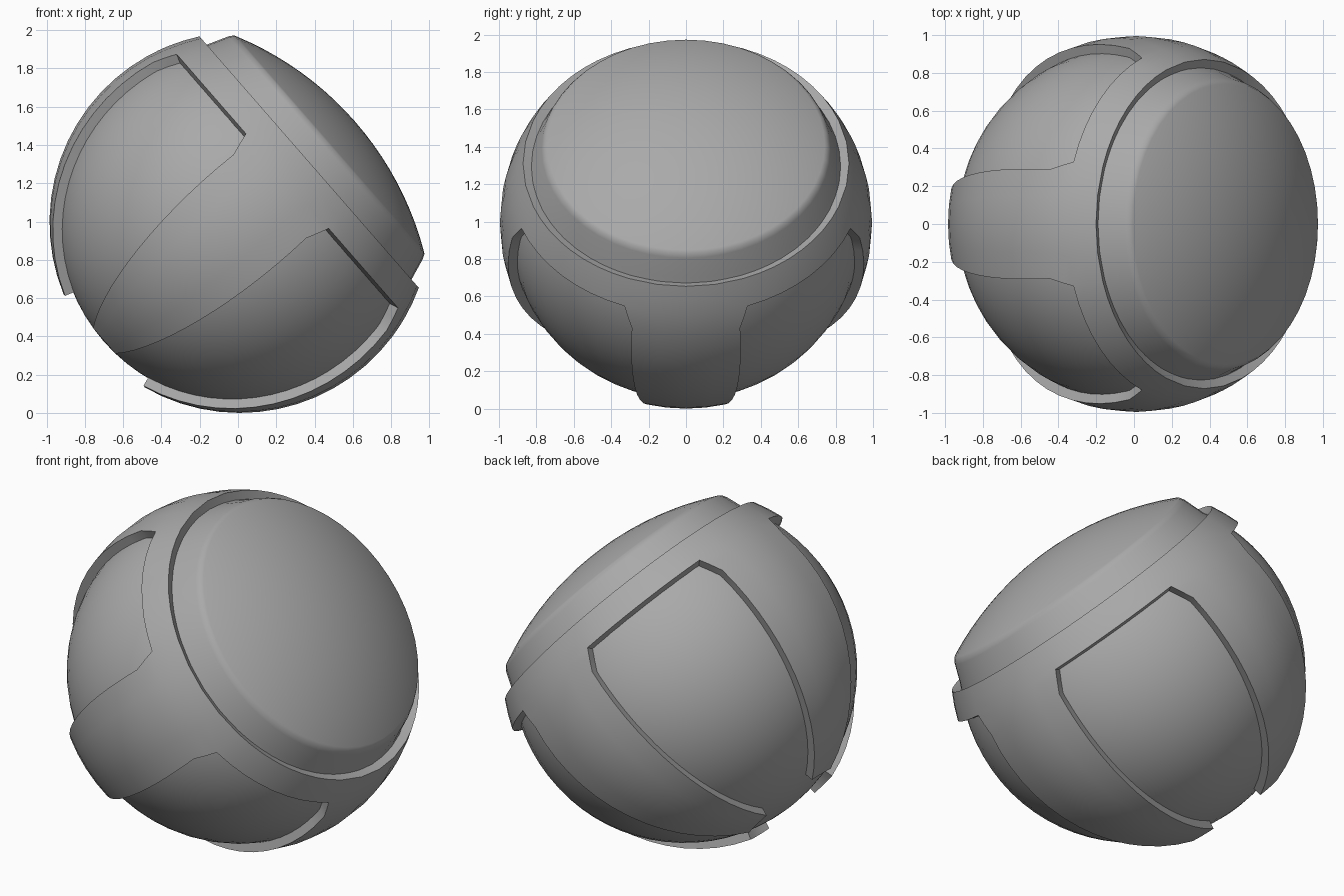
import bpy, bmesh
from math import sin, cos, radians, acos, degrees, asin, sqrt, pi

cube = bpy.data.objects.get("Cube")
if cube:
    bpy.data.objects.remove(cube)

grey = bpy.data.materials.new("plain_grey")
grey.use_nodes = True
colour = (0.4, 0.4, 0.4, 1)
grey.diffuse_color = colour
grey.node_tree.nodes["Principled BSDF"].inputs["Base Color"].default_value = colour

CENTRE = (0.01, 0, 0.995)
TILT = radians(48.9)      # the round face looks up and to the left side
SHELL_R = 0.995
BODY_R = 0.945


def add_object(name, bm, smooth_angle):
    mesh = bpy.data.meshes.new(name)
    bm.to_mesh(mesh)
    bm.free()
    obj = bpy.data.objects.new(name, mesh)
    bpy.context.collection.objects.link(obj)
    mesh.materials.append(grey)
    obj.location = CENTRE
    obj.rotation_euler = (0, TILT, 0)
    bpy.ops.object.select_all(action='DESELECT')
    bpy.context.view_layer.objects.active = obj
    obj.select_set(True)
    bpy.ops.object.shade_smooth_by_angle(angle=radians(smooth_angle))
    return obj


# Inner body: sphere, short conical collar and shallow domed face, lathed
def build_body():
    start = acos(0.48 / BODY_R)
    steps = 24
    profile = []
    for i in range(steps + 1):
        a = pi + (start - pi) * i / steps
        profile.append((BODY_R * sin(a), BODY_R * cos(a)))
    profile[0] = (0, -BODY_R)
    profile += [(0.772, 0.595), (0.757, 0.619)]
    rim, low, top = 0.742, 0.627, 0.80
    rise = top - low
    dome_r = (rim * rim + rise * rise) / (2 * rise)
    edge = asin(rim / dome_r)
    for i in range(11):
        a = edge * (1 - i / 10)
        profile.append((dome_r * sin(a), top - dome_r * (1 - cos(a))))
    bm = bmesh.new()
    verts = [bm.verts.new((r, 0, d)) for r, d in profile]
    edges = [bm.edges.new(pair) for pair in zip(verts, verts[1:])]
    bmesh.ops.spin(bm, geom=verts + edges, axis=(0, 0, 1), cent=(0, 0, 0),
                   angle=2 * pi, steps=48)
    bmesh.ops.remove_doubles(bm, verts=bm.verts, dist=0.0005)
    bmesh.ops.recalc_face_normals(bm, faces=bm.faces)
    return add_object("inner_body", bm, 45)


# Outer shell: a ring with four tapering legs running to the far pole
def leg_half_angle(polar):
    ring_end, corner_end = 70.7, 78
    if polar <= ring_end:
        return 20.5
    if polar < corner_end:
        return 20.5 - 3.2 * (polar - ring_end) / (corner_end - ring_end)
    return 17.3 - 1.5 * (polar - corner_end) / (161 - corner_end)


def build_shell():
    first = degrees(acos(0.48 / SHELL_R))
    rows = [first, 66, 70.7, 74, 78]
    rows += [78 + 83 * i / 14 for i in range(1, 15)]
    leg_cols, gap_cols = 4, 8
    bm = bmesh.new()
    grid = []
    for polar in rows:
        half = leg_half_angle(polar)
        ring = []
        for quarter in range(4):
            base = 90 * quarter
            angles = [base - half + 2 * half * i / leg_cols for i in range(leg_cols)]
            angles += [base + half + (90 - 2 * half) * i / gap_cols for i in range(gap_cols)]
            for az in angles:
                p, a = radians(polar), radians(az)
                ring.append(bm.verts.new((SHELL_R * sin(p) * cos(a),
                                          SHELL_R * sin(p) * sin(a),
                                          SHELL_R * cos(p))))
        grid.append(ring)
    count = len(grid[0])
    for r in range(len(rows) - 1):
        for c in range(count):
            on_leg = c % (leg_cols + gap_cols) < leg_cols
            if r < 2 or on_leg:
                n = (c + 1) % count
                bm.faces.new((grid[r][c], grid[r + 1][c], grid[r + 1][n], grid[r][n]))
    loose = [v for v in bm.verts if not v.link_faces]
    bmesh.ops.delete(bm, geom=loose, context='VERTS')
    bm.normal_update()
    # Thicken inwards: inner skin plus walls along every open edge
    skin = bm.faces[:]
    border = [e for e in bm.edges if e.is_boundary]
    inner = {v: bm.verts.new(v.co * ((BODY_R - 0.015) / SHELL_R)) for v in bm.verts[:]}
    for e in border:
        loop = e.link_loops[0]
        a, b = loop.vert, loop.link_loop_next.vert
        bm.faces.new((b, a, inner[a], inner[b]))
    for f in skin:
        bm.faces.new([inner[v] for v in reversed(f.verts)])
    return add_object("outer_shell", bm, 30)


build_body()
build_shell()
